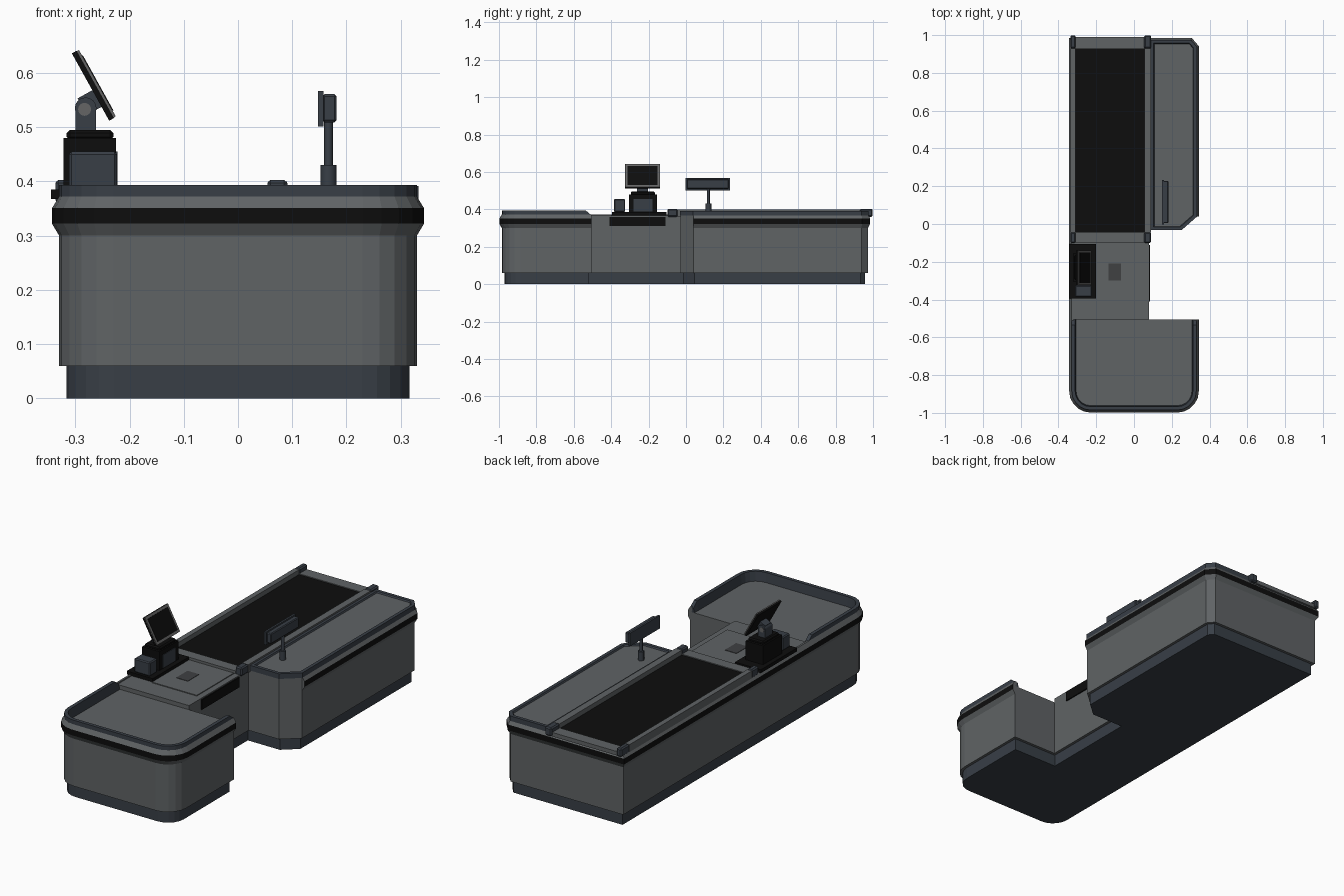
import bpy, bmesh, math
from mathutils import Vector

cube = bpy.data.objects.get("Cube")
if cube:
    bpy.data.objects.remove(cube, do_unlink=True)


def material(name, r, g, b):
    m = bpy.data.materials.new(name)
    m.use_nodes = True
    m.diffuse_color = (r, g, b, 1)
    bsdf = next(n for n in m.node_tree.nodes if n.type == 'BSDF_PRINCIPLED')
    bsdf.inputs["Base Color"].default_value = (r, g, b, 1)
    bsdf.inputs["Roughness"].default_value = 0.7
    return m


MATS = [material("grey panel", 0.115, 0.125, 0.13),
        material("slate trim", 0.04, 0.049, 0.062),
        material("black rubber", 0.004, 0.004, 0.004),
        material("bezel grey", 0.13, 0.13, 0.13),
        material("scanner glass", 0.05, 0.052, 0.055)]
GREY, SLATE, BLACK, BEZEL, GLASS = range(5)


def finish(name, bm):
    bmesh.ops.recalc_face_normals(bm, faces=bm.faces[:])
    me = bpy.data.meshes.new(name)
    bm.to_mesh(me)
    bm.free()
    for m in MATS:
        me.materials.append(m)
    ob = bpy.data.objects.new(name, me)
    bpy.context.collection.objects.link(ob)
    return ob


def offset(path, d, closed):
    """Shift a clockwise path outward by d with mitred corners."""
    pts = [Vector(p) for p in path]
    n = len(pts)
    out = []
    for i, p in enumerate(pts):
        prev = pts[i - 1] if closed or i else None
        nxt = pts[(i + 1) % n] if closed or i < n - 1 else None
        dirs = []
        if prev is not None:
            dirs.append((p - prev).normalized())
        if nxt is not None:
            dirs.append((nxt - p).normalized())
        ns = [Vector((-v.y, v.x)) for v in dirs]
        m = sum(ns, Vector((0, 0))).normalized()
        out.append(p + m * d / m.dot(ns[0]))
    return out


def prism(name, path, rings, mats, top):
    """Stack offset outlines (offset, z) into a closed solid."""
    bm = bmesh.new()
    loops = [[bm.verts.new((*p, z)) for p in offset(path, d, True)] for d, z in rings]
    n = len(path)
    for a, b, m in zip(loops, loops[1:], mats):
        for i in range(n):
            j = (i + 1) % n
            bm.faces.new((a[i], a[j], b[j], b[i])).material_index = m
    bm.faces.new(loops[0]).material_index = mats[0]
    bm.faces.new(loops[-1]).material_index = top
    return finish(name, bm)


def sweep(name, path, profile, mats, droop=None):
    """Run a closed (offset, z) profile along an open path."""
    bm = bmesh.new()
    rows = [[bm.verts.new((*p, z)) for p in offset(path, d, False)] for d, z in profile]
    k = len(rows)
    for r in range(k):
        a, b = rows[r], rows[(r + 1) % k]
        for i in range(len(path) - 1):
            bm.faces.new((a[i], a[i + 1], b[i + 1], b[i])).material_index = mats[r]
    for end in (0, -1):
        bm.faces.new([row[end] for row in rows]).material_index = mats[0]
    if droop:
        for row in rows:
            for v in (row[0], row[-1]):
                v.co.z = min(v.co.z, droop)
    return finish(name, bm)


def box(name, x, y, z, mat, bevel=0, tilt=0):
    """Box from (min, max) ranges, optionally tilted about its y axis."""
    bm = bmesh.new()
    bmesh.ops.create_cube(bm, size=1)
    for v in bm.verts:
        v.co = [c * (r[1] - r[0]) for c, r in zip(v.co, (x, y, z))]
    if bevel:
        bmesh.ops.bevel(bm, geom=bm.edges[:], offset=bevel, segments=1, affect='EDGES')
    for f in bm.faces:
        f.material_index = mat
    ob = finish(name, bm)
    ob.location = [(r[0] + r[1]) / 2 for r in (x, y, z)]
    ob.rotation_euler.y = tilt
    return ob


def cylinder(name, centre, radius, depth, mat, along_y=False, sides=16):
    bm = bmesh.new()
    bmesh.ops.create_cone(bm, cap_ends=True, segments=sides, radius1=radius,
                          radius2=radius, depth=depth)
    for f in bm.faces:
        f.material_index = mat
        f.smooth = len(f.verts) == 4
    ob = finish(name, bm)
    ob.location = centre
    if along_y:
        ob.rotation_euler.x = math.pi / 2
    return ob


def arc(cx, cy, r, a0, a1, steps=5):
    angles = [math.radians(a0 + (a1 - a0) * i / steps) for i in range(steps + 1)]
    return [(cx + r * math.cos(a), cy + r * math.sin(a)) for a in angles]


# Footprint outlines, clockwise from the notch
W, F, B, R = 0.33, -0.985, 0.972, 0.1
front = ([(W, -0.505), (W, -0.535)] + arc(W - R, F + R, R, 0, -90)
         + arc(R - W, F + R, R, -90, -180) + [(-W, -0.535), (-W, -0.505)])
back = [(-W, B), (W - 0.03, B), (W, B - 0.035), (W, 0.04)]
notch = [(0.25, -0.03), (0.08, -0.03), (0.08, -0.505)]

# Cabinet
prism("plinth", front + back + notch, [(-0.014, 0), (-0.014, 0.06)], [SLATE], SLATE)
prism("cabinet", front + back + notch, [(0, 0.06), (0, 0.345)], [GREY], GREY)
prism("deck", [(-W, -0.505)] + back + notch, [(0, 0.34), (0, 0.366)], [GREY], GREY)
sweep("bumper_band", front + back,
      [(0, 0.30), (0.013, 0.322), (0.013, 0.351), (0, 0.372), (-0.01, 0.372), (-0.01, 0.30)],
      [GREY, BLACK, GREY, GREY, GREY, GREY])
sweep("bagging_rim", front,
      [(0, 0.345), (0, 0.393), (-0.018, 0.393), (-0.024, 0.34)],
      [SLATE] * 4, droop=0.368)
box("drawer_panel", (0.07, 0.086), (-0.41, -0.11), (0.31, 0.36), BLACK)

# Side tray beside the conveyor
prism("side_tray", [(0.09, B)] + back[1:] + [notch[0], (0.09, -0.03)],
      [(0.003, 0.366), (0.003, 0.392), (-0.014, 0.392), (-0.018, 0.385)],
      [SLATE] * 3, GREY)

# Conveyor
box("conveyor_belt", (-0.312, 0.055), (-0.045, 0.93), (0.36, 0.376), BLACK)
for name, y in (("belt_end_front", (-0.1, -0.045)), ("belt_end_back", (0.93, 0.99))):
    box(name, (-0.312, 0.055), y, (0.36, 0.38), GREY)
for side, x in (("left", (0.055, 0.09)), ("right", (-0.336, -0.31))):
    box(side + "_rail", x, (-0.045, 0.93), (0.36, 0.4), GREY)
    for end, y in (("front", (-0.1, -0.045)), ("back", (0.93, 0.998))):
        box(f"{side}_rail_cap_{end}", (x[0] - 0.001, x[1] + 0.001), y,
            (0.36, 0.403), SLATE, bevel=0.006)

# Scanner
box("scanner_plate", (-0.2, 0.05), (-0.4, -0.105), (0.36, 0.37), GREY)
box("scanner_window", (-0.135, -0.07), (-0.3, -0.21), (0.366, 0.372), GLASS)

# Till stand and printers
box("till_base", (-0.345, -0.2), (-0.395, -0.105), (0.368, 0.385), BLACK)
box("receipt_printer", (-0.312, -0.223), (-0.385, -0.325), (0.385, 0.455), SLATE, bevel=0.005)
box("till_body", (-0.322, -0.225), (-0.305, -0.155), (0.385, 0.48), BLACK)
box("till_front_plate", (-0.226, -0.222), (-0.28, -0.18), (0.388, 0.455), SLATE)
box("till_cap", (-0.316, -0.23), (-0.295, -0.165), (0.476, 0.495), BLACK, bevel=0.006)

# Monitor
box("monitor_neck", (-0.3, -0.262), (-0.262, -0.202), (0.493, 0.535), SLATE)
cylinder("monitor_hinge", (-0.281, -0.232, 0.535), 0.02, 0.06, SLATE, along_y=True)
cylinder("hinge_cap", (-0.283, -0.232, 0.533), 0.012, 0.064, BEZEL, along_y=True)
tilt = math.radians(-29)
box("monitor_arm", (-0.29, -0.25), (-0.255, -0.209), (0.53, 0.565), SLATE, tilt=tilt)
normal = Vector((math.cos(tilt), 0, -math.sin(tilt)))


def panel(name, out, half_y, half_z, thick, mat):
    c = Vector((-0.265, -0.232, 0.578)) + normal * out
    box(name, (c.x - thick / 2, c.x + thick / 2), (c.y - half_y, c.y + half_y),
        (c.z - half_z, c.z + half_z), mat, tilt=tilt)


panel("monitor_shell", -0.003, 0.093, 0.071, 0.01, BLACK)
panel("monitor_bezel", 0.004, 0.092, 0.07, 0.005, BEZEL)
panel("monitor_screen", 0.006, 0.08, 0.058, 0.004, BLACK)

# Customer display on a pole
cylinder("pole_foot", (0.167, 0.12, 0.407), 0.015, 0.046, SLATE, sides=8)
cylinder("pole", (0.167, 0.12, 0.468), 0.008, 0.09, SLATE, sides=8)
box("display_body", (0.156, 0.182), (0.005, 0.228), (0.509, 0.561), SLATE, bevel=0.004)
box("display_face", (0.148, 0.158), (-0.003, 0.234), (0.501, 0.567), SLATE)
